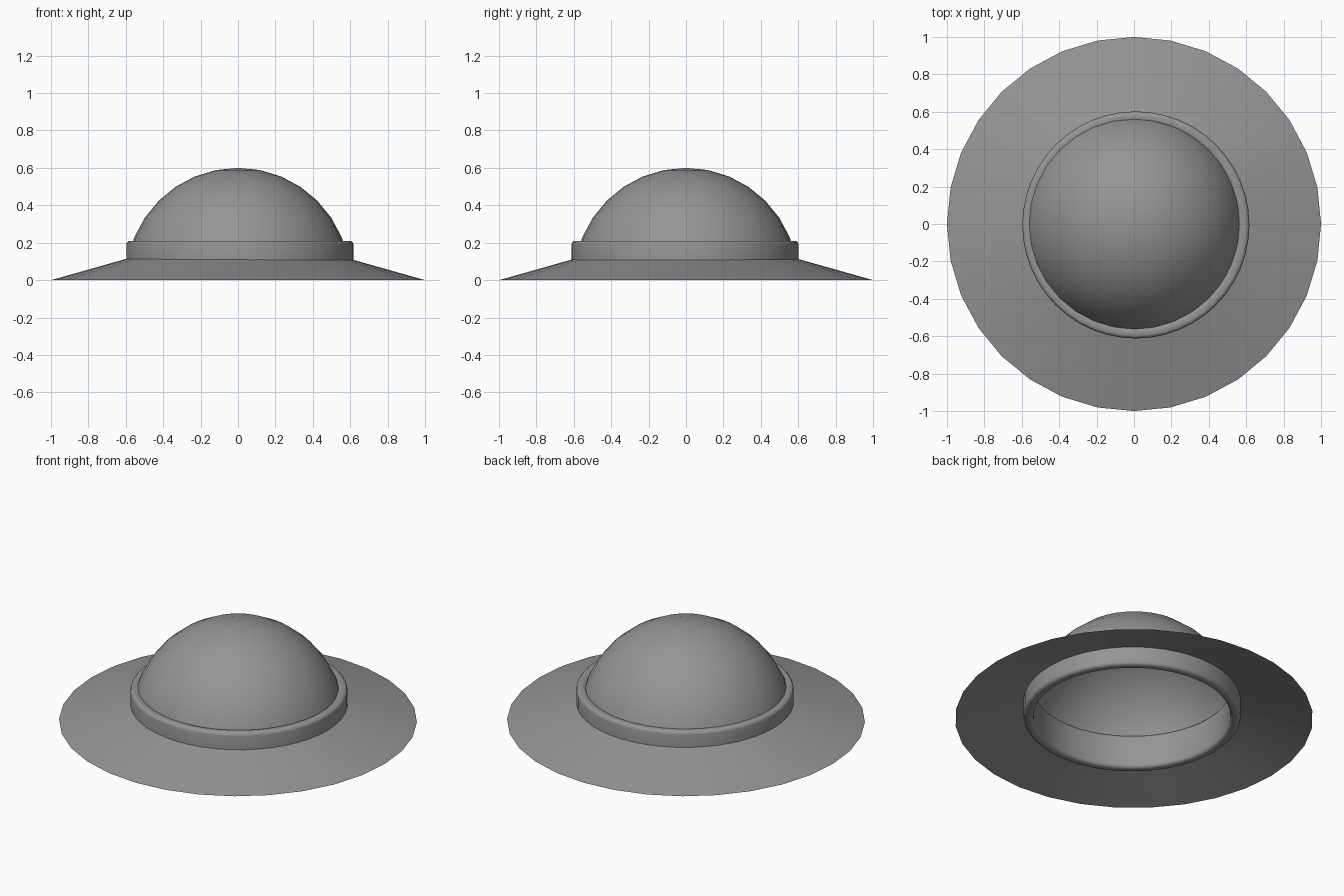
import bpy
import math

cube = bpy.data.objects.get("Cube")
if cube:
    bpy.data.objects.remove(cube, do_unlink=True)

SIDES = 32
DOME_RADIUS = 0.6

grey = bpy.data.materials.new("mid grey")
grey.use_nodes = True
colour = (0.3, 0.3, 0.3, 1)
grey.diffuse_color = colour
grey.node_tree.nodes["Principled BSDF"].inputs["Base Color"].default_value = colour


def lathe(name, profile, sides=SIDES, closed=False, location=(0, 0, 0)):
    """Spin a profile of (radius, height) points, outside on its right, about z."""
    verts, rows = [], []
    for r, z in profile:
        count = 1 if r < 1e-5 else sides
        rows.append([len(verts) + i % count for i in range(sides)])
        for i in range(count):
            a = math.tau * i / sides
            verts.append((r * math.cos(a), r * math.sin(a), z))
    pairs = list(zip(rows, rows[1:]))
    if closed:
        pairs.append((rows[-1], rows[0]))
    faces = []
    for low, high in pairs:
        for i in range(sides):
            j = (i + 1) % sides
            quad = [low[i], low[j], high[j], high[i]]
            faces.append(list(dict.fromkeys(quad)))
    mesh = bpy.data.meshes.new(name)
    mesh.from_pydata(verts, [], faces)
    mesh.materials.append(grey)
    obj = bpy.data.objects.new(name, mesh)
    obj.location = location
    bpy.context.collection.objects.link(obj)
    bpy.ops.object.select_all(action="DESELECT")
    obj.select_set(True)
    bpy.context.view_layer.objects.active = obj
    bpy.ops.object.shade_smooth_by_angle(angle=math.radians(40))
    return obj


# Wide sloping brim, a thin open sheet tucked into the band
lathe("brim", [(1, 0), (0.575, 0.12)])

# Domed crown: upper part of a sphere, open below
steps = [math.pi / 16 * i for i in range(1, 9)]
lathe("crown", [(DOME_RADIUS * math.cos(a), DOME_RADIUS * math.sin(a)) for a in steps])

# Thick band with rounded edges around the foot of the crown
inner, outer, bottom, top, bevel = 0.55, 0.607, 0.0, 0.21, 0.02
corners = [(outer - bevel, bottom + bevel, -90), (outer - bevel, top - bevel, 0),
           (inner + bevel, top - bevel, 90), (inner + bevel, bottom + bevel, 180)]
section = []
for r, z, start in corners:
    for k in range(4):
        a = math.radians(start + 30 * k)
        section.append((r + bevel * math.cos(a), z + bevel * math.sin(a)))
lathe("band", section, sides=48, closed=True, location=(0.01, -0.005, 0))
